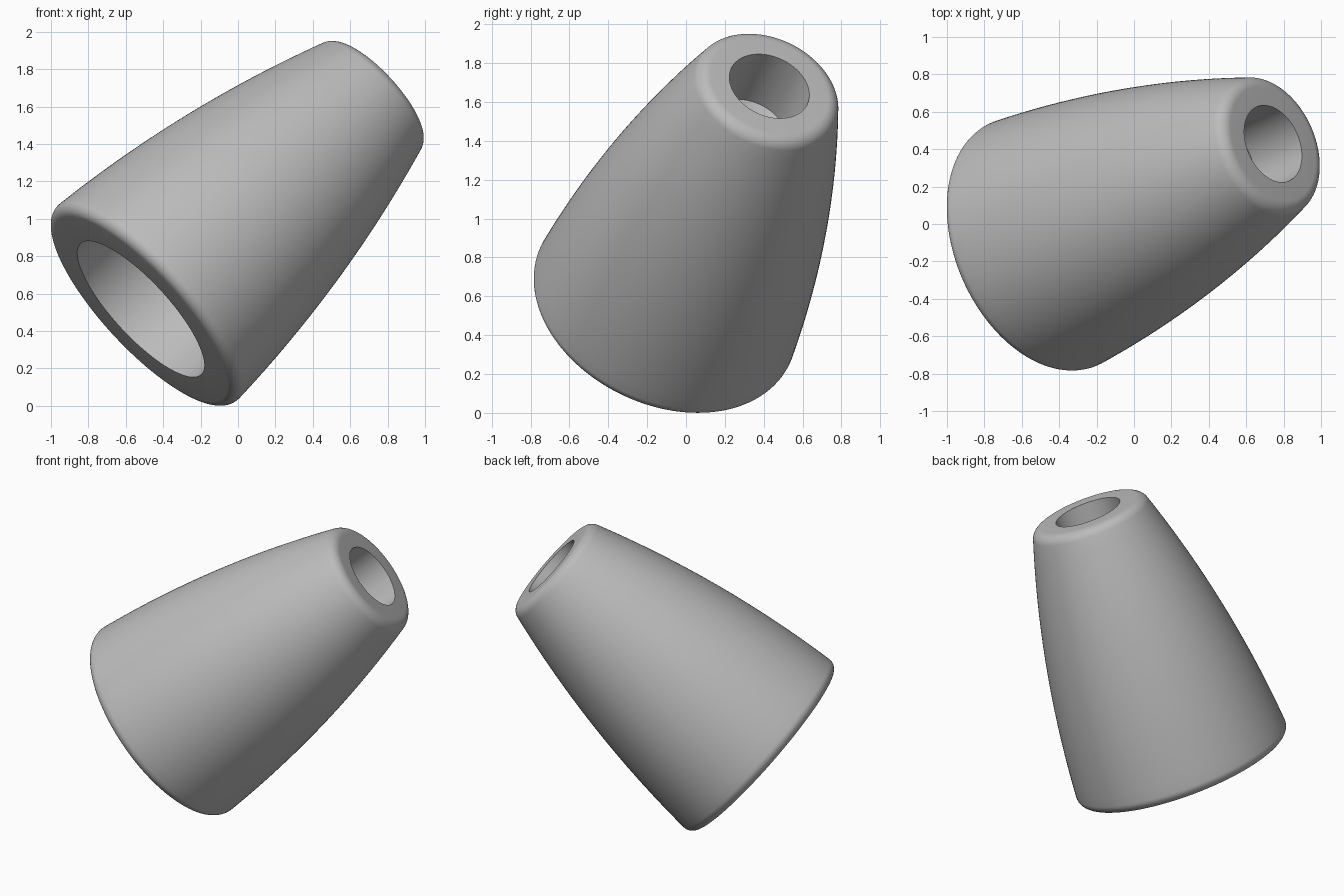
import bpy, bmesh, math
from mathutils import Vector

cube = bpy.data.objects.get("Cube")
if cube:
    bpy.data.objects.remove(cube)

SIDES = 128
LENGTH = 1.805
BASE = Vector((-0.52, -0.125, 0.517))
AXIS = Vector((0.70, 0.307, 0.645)).normalized()

grey = bpy.data.materials.new("plain grey")
grey.use_nodes = True
colour = (0.5, 0.5, 0.5, 1)
grey.diffuse_color = colour
grey.node_tree.nodes["Principled BSDF"].inputs["Base Color"].default_value = colour


def arc(r, h, radius, start, end, steps=10):
    """Profile points (radius, height) along a rounded edge."""
    angles = [math.radians(start + (end - start) * i / steps) for i in range(steps + 1)]
    return [Vector((r + radius * math.cos(a), h + radius * math.sin(a))) for a in angles]


def bulge(p, q, start, end, steps=24):
    """Gently curved side, tangent to the rounded edges at both ends."""
    a, b = math.tan(math.radians(start)), math.tan(math.radians(end))
    h = (p.x - q.x + a * p.y - b * q.y) / (a - b)
    mid = Vector((p.x - a * (h - p.y), h))
    ts = [i / steps for i in range(1, steps)]
    return [p * (1 - t) ** 2 + mid * 2 * t * (1 - t) + q * t * t for t in ts]


# Closed profile: lower recess, rounded rim, curved side, rounded top, upper socket
low = arc(0.648, 0.06, 0.06, -90, 4)
high = arc(0.318, LENGTH - 0.075, 0.075, 17.4, 90)
recess = [Vector((0, 0.9)), Vector((0.476, 0.9)), Vector((0.476, 0))]
socket = [Vector((0.216, LENGTH)), Vector((0.216, LENGTH - 0.36)),
          Vector((0, LENGTH - 0.46))]
profile = recess + low + bulge(low[-1], high[0], 4, 17.4) + high + socket

# Spin the profile into a solid
bm = bmesh.new()
verts = [bm.verts.new((p.x, 0, p.y)) for p in profile]
edges = [bm.edges.new(pair) for pair in zip(verts, verts[1:])]
bmesh.ops.spin(bm, geom=verts + edges, cent=(0, 0, 0), axis=(0, 0, 1),
               angle=math.tau, steps=SIDES, use_merge=True)
bmesh.ops.remove_doubles(bm, verts=bm.verts, dist=1e-5)
bmesh.ops.recalc_face_normals(bm, faces=bm.faces)
mesh = bpy.data.meshes.new("tapered_sleeve")
bm.to_mesh(mesh)
bm.free()
mesh.materials.append(grey)

# Tilt the sleeve along its axis
sleeve = bpy.data.objects.new("tapered_sleeve", mesh)
bpy.context.collection.objects.link(sleeve)
sleeve.location = BASE
sleeve.rotation_mode = "QUATERNION"
sleeve.rotation_quaternion = AXIS.to_track_quat("Z", "Y")
bpy.context.view_layer.objects.active = sleeve
sleeve.select_set(True)
bpy.ops.object.shade_smooth_by_angle(angle=math.radians(30))
